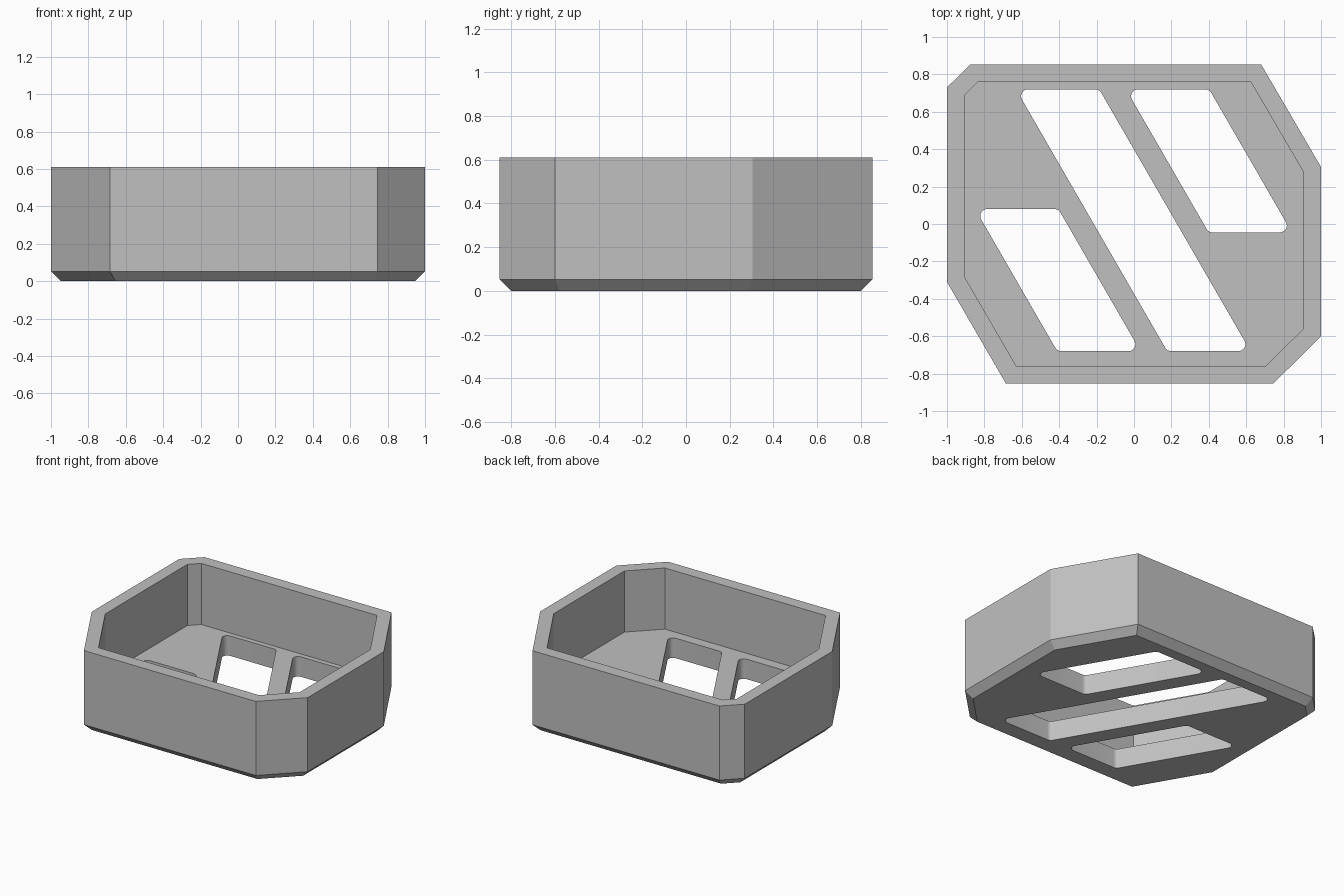
import bpy
import bmesh
import math
from mathutils import Vector

if "Cube" in bpy.data.objects:
    bpy.data.objects.remove(bpy.data.objects["Cube"])

HEIGHT, FLOOR, WALL, CHAMFER = 0.61, 0.15, 0.095, 0.053
SLOT_WIDTH, SLOT_RADIUS, SLOT_STEP = 0.445, 0.037, 0.588
LEAN = 1 / math.sqrt(3)  # slots lean 30 degrees from the y axis

grey = bpy.data.materials.new("plain grey")
grey.use_nodes = True
colour = (0.53, 0.53, 0.53, 1)
grey.diffuse_color = colour
grey.node_tree.nodes["Principled BSDF"].inputs["Base Color"].default_value = colour


def inset(points, distance):
    """Move every side of a counter-clockwise outline inward."""
    result = []
    for i, p in enumerate(points):
        a = (p - points[i - 1]).normalized()
        b = (points[(i + 1) % len(points)] - p).normalized()
        na, nb = Vector((-a.y, a.x)), Vector((-b.y, b.x))
        result.append(p + (na + nb) * distance / (1 + na.dot(nb)))
    return result


def round_corners(points, radius, steps=8):
    """Replace each corner of a counter-clockwise outline with an arc."""
    result = []
    for i, centre in enumerate(inset(points, radius)):
        a = points[i] - points[i - 1]
        b = points[(i + 1) % len(points)] - points[i]
        start = math.atan2(-a.x, a.y)
        turn = math.atan2(a.cross(b), a.dot(b))
        for k in range(steps + 1):
            t = start + turn * k / steps
            result.append(centre + radius * Vector((math.cos(t), math.sin(t))))
    return result


def loft(name, rings):
    """Skin a stack of (outline, z) rings and cap both ends."""
    bm = bmesh.new()
    loops = [[bm.verts.new((p.x, p.y, z)) for p in outline] for outline, z in rings]
    for low, high in zip(loops, loops[1:]):
        for i in range(len(low)):
            j = (i + 1) % len(low)
            bm.faces.new((low[i], low[j], high[j], high[i]))
    bm.faces.new(loops[0][::-1])
    bm.faces.new(loops[-1])
    mesh = bpy.data.meshes.new(name)
    bm.to_mesh(mesh)
    bm.free()
    mesh.materials.append(grey)
    obj = bpy.data.objects.new(name, mesh)
    bpy.context.collection.objects.link(obj)
    return obj


# Open tray: chamfered base, straight walls, recessed floor
outline = [Vector(p) for p in (
    (-0.685, -0.853), (0.745, -0.853), (1, -0.6), (1, 0.305),
    (0.68, 0.853), (-0.875, 0.853), (-1, 0.73), (-1, -0.31))]
inner = inset(outline, WALL)
tray = loft("slotted_tray", [
    (inset(outline, CHAMFER), 0), (outline, CHAMFER), (outline, HEIGHT),
    (inner, HEIGHT), (inner, FLOOR)])

# Three slanted slots through the floor: column, lower y, upper y
bpy.context.view_layer.objects.active = tray
tray.select_set(True)
for column, low, high in ((-1, -0.68, 0.08), (0, -0.68, 0.72), (1, -0.045, 0.72)):
    def left_edge(y):
        return -0.215 + column * SLOT_STEP - y * LEAN
    corners = [Vector((left_edge(low), low)),
               Vector((left_edge(low) + SLOT_WIDTH, low)),
               Vector((left_edge(high) + SLOT_WIDTH, high)),
               Vector((left_edge(high), high))]
    shape = round_corners(corners, SLOT_RADIUS)
    cutter = loft("slot_cutter", [(shape, -0.1), (shape, FLOOR + 0.1)])
    cutter.hide_render = True
    cut = tray.modifiers.new("slot", 'BOOLEAN')
    cut.operation = 'DIFFERENCE'
    cut.solver = 'EXACT'
    cut.object = cutter
    bpy.ops.object.modifier_apply(modifier=cut.name)
    bpy.data.objects.remove(cutter)

# Smooth only the slot corners
bpy.ops.object.shade_smooth_by_angle(angle=math.radians(20))
